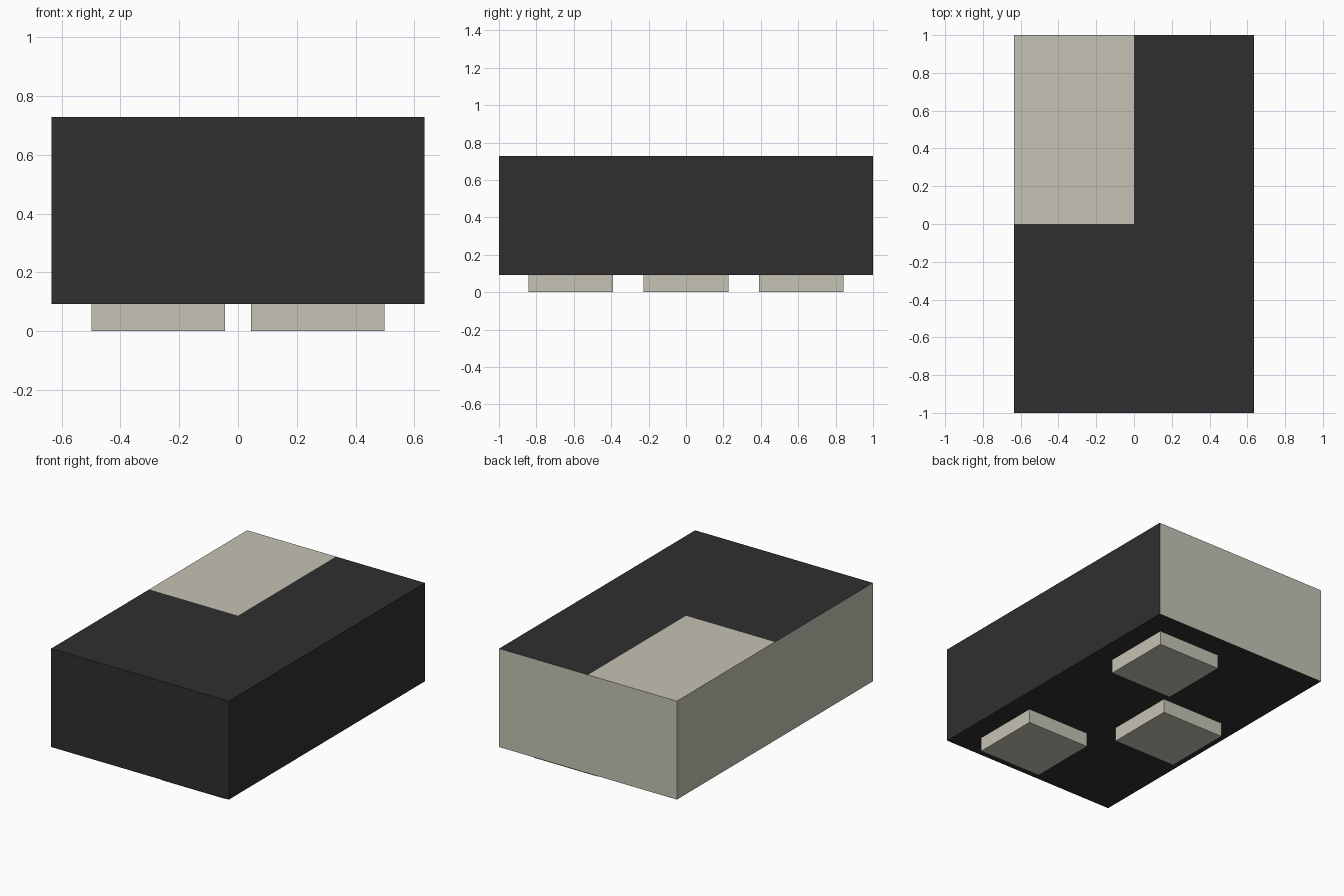
import bpy, bmesh
from mathutils import Matrix, Vector

cube = bpy.data.objects.get("Cube")
if cube:
    bpy.data.objects.remove(cube, do_unlink=True)


def material(name, rgb):
    m = bpy.data.materials.new(name)
    m.use_nodes = True
    m.diffuse_color = (*rgb, 1)
    m.node_tree.nodes["Principled BSDF"].inputs["Base Color"].default_value = (*rgb, 1)
    return m


charcoal = material("charcoal", (0.029, 0.029, 0.029))
stone = material("pale_stone", (0.56, 0.545, 0.46))


def box(name, low, high, mats, cuts=(), rule=None):
    """Box between two corners, sliced by planes, coloured by a face rule."""
    low, high = Vector(low), Vector(high)
    bm = bmesh.new()
    bmesh.ops.create_cube(bm, size=1, matrix=Matrix.Translation((low + high) / 2)
                          @ Matrix.Diagonal((*(high - low), 1)))
    for normal in cuts:
        bmesh.ops.bisect_plane(bm, geom=bm.verts[:] + bm.edges[:] + bm.faces[:],
                               plane_co=(0, 0, 0), plane_no=normal)
    bm.normal_update()
    if rule:
        for f in bm.faces:
            f.material_index = int(rule(f.normal, f.calc_center_median()))
    mesh = bpy.data.meshes.new(name)
    bm.to_mesh(mesh)
    bm.free()
    for m in mats:
        mesh.materials.append(m)
    obj = bpy.data.objects.new(name, mesh)
    bpy.context.collection.objects.link(obj)
    return obj


W, L, FOOT_H, TOP = 0.635, 1.0, 0.092, 0.728


# Pale back, right side and back right quarter of the top
def is_pale(n, c):
    return n.y > 0.5 or n.x < -0.5 or (n.z > 0.5 and c.x < 0 < c.y)


box("body", (-W, -L, FOOT_H), (W, L, TOP), [charcoal, stone],
    cuts=((1, 0, 0), (0, 1, 0)), rule=is_pale)

# Three square feet in a staggered layout
S = 0.227
for name, x, y in (("front_left_foot", 0.272, -0.616),
                   ("middle_right_foot", -0.272, 0.0),
                   ("back_left_foot", 0.272, 0.616)):
    box(name, (x - S, y - S, 0), (x + S, y + S, FOOT_H), [stone])
